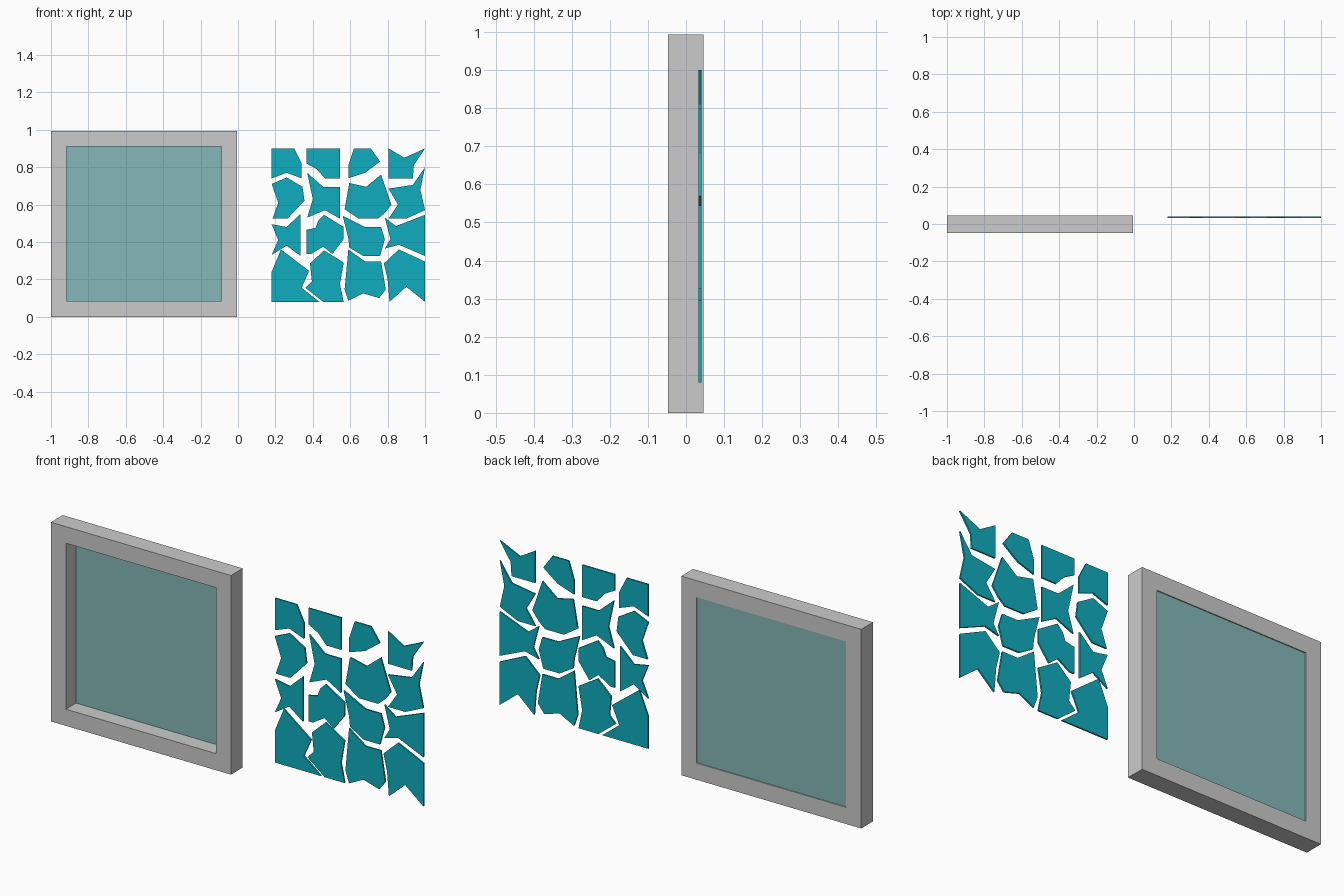
import bpy, bmesh

if "Cube" in bpy.data.objects:
    bpy.data.objects.remove(bpy.data.objects["Cube"])

GLASS_Y0, GLASS_Y1 = 0.033, 0.041


def material(name, color):
    m = bpy.data.materials.new(name)
    m.diffuse_color = color
    m.use_nodes = True
    m.node_tree.nodes["Principled BSDF"].inputs["Base Color"].default_value = m.diffuse_color
    return m


def finish(bm, name, mat=None):
    bmesh.ops.recalc_face_normals(bm, faces=bm.faces[:])
    mesh = bpy.data.meshes.new(name)
    bm.to_mesh(mesh)
    bm.free()
    obj = bpy.data.objects.new(name, mesh)
    bpy.context.collection.objects.link(obj)
    if mat:
        mesh.materials.append(mat)
    return obj


def plate(name, outline, y0, y1, mat=None, border=0):
    """Extrude an x/z outline along y; a border turns it into an open frame."""
    bm = bmesh.new()
    face = bm.faces.new([bm.verts.new((x, y0, z)) for x, z in outline])
    if border:
        bm.normal_update()
        bmesh.ops.inset_region(bm, faces=[face], thickness=border,
                               use_boundary=True, use_even_offset=True)
        bmesh.ops.delete(bm, geom=[face], context='FACES_ONLY')
    ext = bmesh.ops.extrude_face_region(bm, geom=bm.faces[:], use_keep_orig=True)
    moved = [g for g in ext["geom"] if isinstance(g, bmesh.types.BMVert)]
    bmesh.ops.translate(bm, verts=moved, vec=(0, y1 - y0, 0))
    return finish(bm, name, mat)


def rect(x0, x1, z0, z1):
    return [(x0, z0), (x1, z0), (x1, z1), (x0, z1)]


pane_mat = material("pane_glass", (0.233, 0.48, 0.475, 1))
shard_mat = material("shard_glass", (0.005, 0.42, 0.52, 1))

# Window: square frame and recessed pane
plate("window_frame", rect(-1, -0.006, 0, 0.994), -0.047, 0.046, border=0.083)
plate("window_pane", rect(-0.917, -0.089, 0.083, 0.911), GLASS_Y0, GLASS_Y1, pane_mat)


# Broken glass: outlines in hundredths, measured from the lower left of the sheet
def shard_row(row, *outlines):
    for i, pts in enumerate(outlines):
        plate(f"glass_shard_{row}_{i + 1}",
              [(0.18 + u / 100, 0.08 + v / 100) for u, v in pts],
              GLASS_Y0, GLASS_Y1, shard_mat)


shard_row("top",
          [(0, 82), (12, 82), (16, 74), (16, 66), (8, 69), (0, 66)],
          [(18.5, 82), (36.5, 82), (36.5, 66), (28.5, 66), (24, 71), (18.5, 74)],
          [(44, 82), (53, 82), (58, 75), (50, 69), (41, 66), (41, 73)],
          [(62.5, 82), (71, 77), (82, 82), (76, 73), (75.5, 66), (62.5, 66)])
shard_row("upper",
          [(0, 63), (8, 66.5), (16.5, 61.5), (17.5, 54), (8.5, 44.5), (0.5, 44.5), (3.5, 53)],
          [(19, 69), (27.5, 61.5), (36.5, 61.5), (36.5, 44.5), (28.5, 49), (19, 45), (22, 55)],
          [(41.5, 63.5), (50.5, 61.5), (58.5, 68), (64, 52), (60.5, 47.5), (57, 44.5),
           (46.5, 44.5), (39, 49.5)],
          [(62.5, 60.5), (75.5, 62.5), (82, 72), (79.5, 60), (82, 49), (72, 44.5),
           (62.5, 44.5), (67.5, 52)])
shard_row("lower",
          [(0, 41.5), (8, 40), (15.5, 47), (15.5, 24.5), (8, 30), (0, 25), (3.5, 33)],
          [(18.5, 38.5), (23.5, 39.5), (25, 43.5), (28, 46.5), (38.5, 40), (38.5, 33.5),
           (32.5, 25.5), (27.5, 29.5), (21, 25.5), (18.5, 25.5)],
          [(38, 46), (50, 40), (58.5, 40), (60.5, 33.5), (58, 24.5), (49, 24.5),
           (41.5, 29), (41, 34)],
          [(60.5, 45), (66.5, 40.5), (82, 46.5), (82, 24.5), (68, 30.5), (60.5, 28.5), (63.5, 33.5)])
shard_row("bottom",
          [(0, 16), (5, 28), (20, 16.5), (16, 7.5), (25.5, 0), (0, 0)],
          [(20.5, 20.5), (28, 27.5), (38.5, 21), (36.5, 9.5), (38.5, 0), (27.5, 0),
           (18, 7.5), (21.5, 11)],
          [(41, 28), (50, 21.5), (58.5, 21.5), (61, 6.5), (57.5, 2), (49, 4.5),
           (41, 0.5), (39, 6.5)],
          [(68, 28), (82, 21.5), (82, 0), (72, 8), (63, 0), (62, 12), (60, 20.5)])
